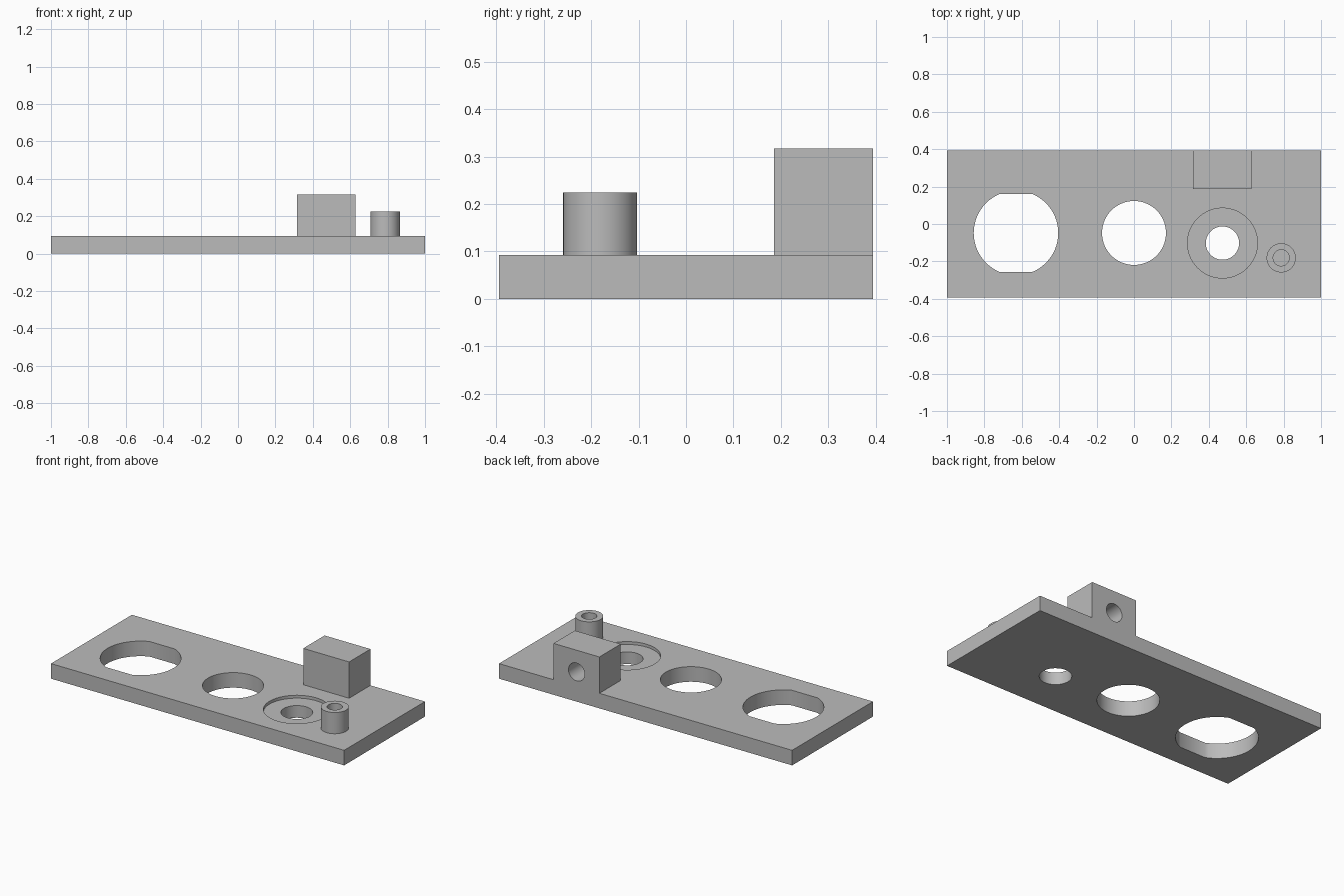
import bpy
from math import pi, radians

if "Cube" in bpy.data.objects:
    bpy.data.objects.remove(bpy.data.objects["Cube"], do_unlink=True)

grey = bpy.data.materials.new("plain grey")
grey.use_nodes = True
colour = (0.5, 0.5, 0.5, 1)
grey.diffuse_color = colour
grey.node_tree.nodes["Principled BSDF"].inputs["Base Color"].default_value = colour

PLATE_TOP = 0.093
BACK = 0.394


def box(name, low, high):
    centre = [(a + b) / 2 for a, b in zip(low, high)]
    bpy.ops.mesh.primitive_cube_add(size=1, location=centre)
    ob = bpy.context.object
    ob.name = name
    ob.scale = [b - a for a, b in zip(low, high)]
    bpy.ops.object.transform_apply(location=True, rotation=True, scale=True)
    ob.data.materials.append(grey)
    return ob


def rod(name, x, y, radius, bottom, top):
    bpy.ops.mesh.primitive_cylinder_add(
        vertices=64, radius=radius, depth=top - bottom, location=(x, y, (bottom + top) / 2))
    ob = bpy.context.object
    ob.name = name
    bpy.ops.object.transform_apply(location=True, rotation=True, scale=True)
    ob.data.materials.append(grey)
    return ob


def combine(target, tool, operation):
    mod = target.modifiers.new(tool.name, "BOOLEAN")
    mod.operation = operation
    mod.solver = "EXACT"
    mod.object = tool
    bpy.context.view_layer.objects.active = target
    bpy.ops.object.modifier_apply(modifier=mod.name)
    bpy.data.objects.remove(tool, do_unlink=True)


# Base plate with the block flush against its back edge, and a round post
plate = box("mounting_plate", (-1, -BACK, 0), (1, BACK, PLATE_TOP))
combine(plate, box("back_block", (0.315, 0.186, 0.03), (0.628, BACK, 0.317)), "UNION")
combine(plate, rod("post", 0.787, -0.181, 0.078, 0.03, 0.224), "UNION")

# Large opening: a circle with flat front and back sides
opening = rod("flat_sided_opening", -0.631, -0.048, 0.226, -0.1, 0.2)
combine(opening, box("opening_limits", (-0.9, -0.256, -0.2), (-0.3, 0.161, 0.3)), "INTERSECT")
combine(plate, opening, "DIFFERENCE")

# Round holes, shallow recess and blind post hole
for name, x, y, radius, bottom, top in (
    ("middle_hole", 0, -0.048, 0.171, -0.1, 0.2),
    ("recess", 0.473, -0.102, 0.187, PLATE_TOP - 0.018, 0.2),
    ("recess_hole", 0.473, -0.102, 0.089, -0.1, 0.2),
    ("post_hole", 0.787, -0.181, 0.043, PLATE_TOP, 0.3),
):
    combine(plate, rod(name, x, y, radius, bottom, top), "DIFFERENCE")

# Blind hole in the back face of the block
bore = rod("block_bore", 0, 0, 0.055, -0.16, 0.16)
bore.rotation_euler.x = pi / 2
bore.location = (0.471, BACK, 0.183)
bpy.context.view_layer.update()
combine(plate, bore, "DIFFERENCE")

# Smooth round walls, crisp edges
bpy.ops.object.select_all(action="DESELECT")
plate.select_set(True)
bpy.context.view_layer.objects.active = plate
bpy.ops.object.shade_smooth_by_angle(angle=radians(30))
